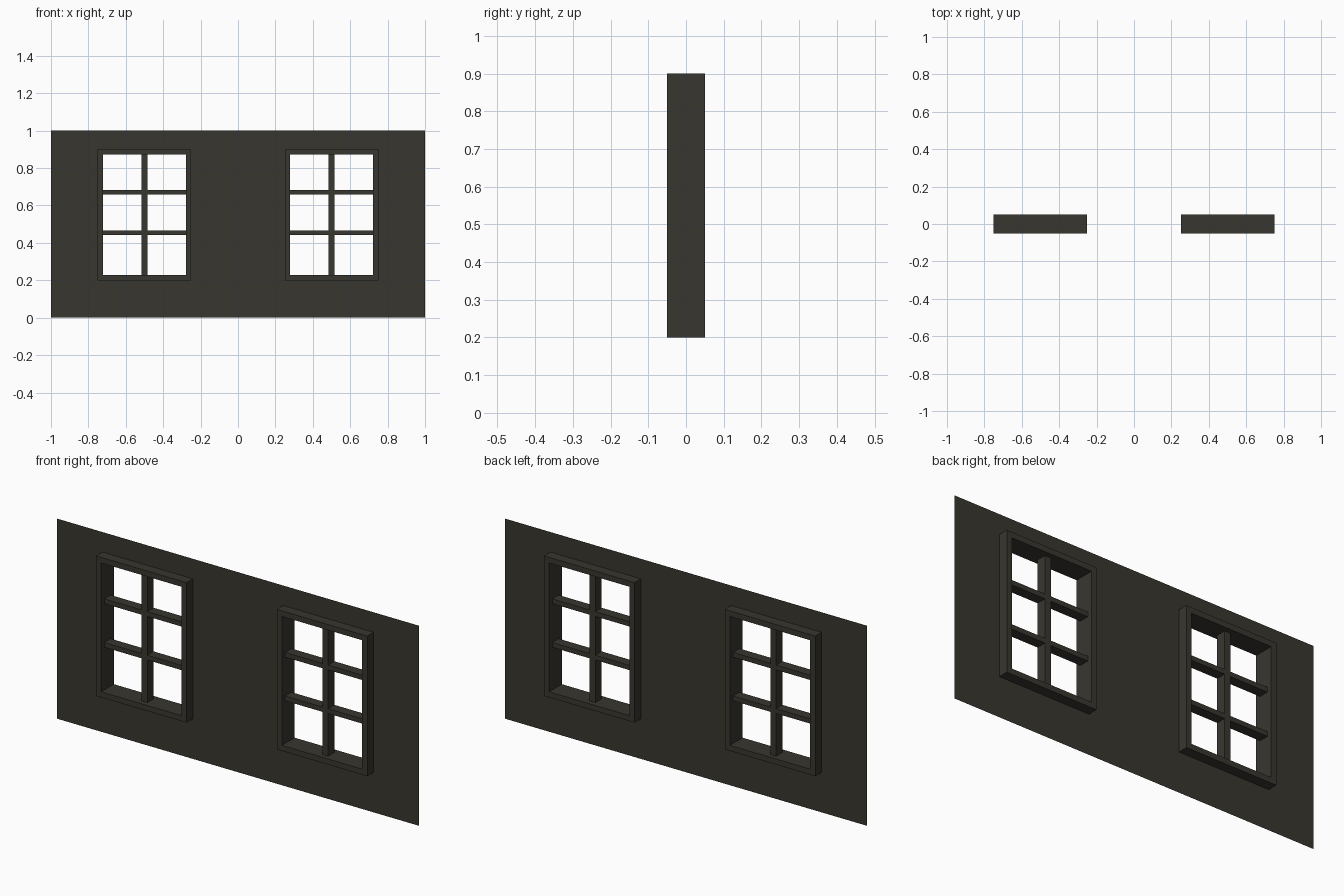
import bpy, bmesh

if "Cube" in bpy.data.objects:
    bpy.data.objects.remove(bpy.data.objects["Cube"])

paint = bpy.data.materials.new("dark_olive_grey")
paint.diffuse_color = (0.040, 0.037, 0.029, 1)
paint.use_nodes = True
paint.node_tree.nodes["Principled BSDF"].inputs["Base Color"].default_value = paint.diffuse_color

X0, X1, Z0, Z1 = 0.25, 0.75, 0.20, 0.90   # window opening in the wall
BORDER, HALF_DEPTH = 0.028, 0.05          # frame border and half depth
BAR_HALF_DEPTH = 0.025


def add_object(name, bm):
    bmesh.ops.recalc_face_normals(bm, faces=bm.faces)
    mesh = bpy.data.meshes.new(name)
    bm.to_mesh(mesh)
    bm.free()
    mesh.materials.append(paint)
    obj = bpy.data.objects.new(name, mesh)
    bpy.context.collection.objects.link(obj)
    return obj


def box(name, x0, x1, z0, z1, half_depth):
    bm = bmesh.new()
    bmesh.ops.create_cube(bm, size=1)
    for v in bm.verts:
        v.co.x = (x0 + x1) / 2 + v.co.x * (x1 - x0)
        v.co.y *= 2 * half_depth
        v.co.z = (z0 + z1) / 2 + v.co.z * (z1 - z0)
    return add_object(name, bm)


# Thin wall sheet, leaving the two window openings out
xs, zs = (-1, -X1, -X0, X0, X1, 1), (0, Z0, Z1, 1)
bm = bmesh.new()
grid = [[bm.verts.new((x, 0, z)) for z in zs] for x in xs]
for i in range(5):
    for k in range(3):
        if k == 1 and i in (1, 3):
            continue
        bm.faces.new((grid[i][k], grid[i + 1][k], grid[i + 1][k + 1], grid[i][k + 1]))
add_object("wall", bm)


# Rectangular frame: four mitred sides swept around the opening
def window_frame(name, x0, x1, z0, z1):
    bm = bmesh.new()
    rings = []
    for inset, y in ((0, -HALF_DEPTH), (BORDER, -HALF_DEPTH),
                     (BORDER, HALF_DEPTH), (0, HALF_DEPTH)):
        a, b, c, d = x0 + inset, x1 - inset, z0 + inset, z1 - inset
        rings.append([bm.verts.new((x, y, z))
                      for x, z in ((a, c), (b, c), (b, d), (a, d))])
    for r in range(4):
        p, q = rings[r], rings[(r + 1) % 4]
        for i in range(4):
            j = (i + 1) % 4
            bm.faces.new((p[i], p[j], q[j], q[i]))
    add_object(name, bm)


# Both windows: frame, upright mullion and two pairs of glazing bars
for side, left in (("left", -X1), ("right", X0)):
    right, mid = left + 0.5, left + 0.25
    window_frame(side + "_frame", left, right, Z0, Z1)
    box(side + "_mullion", mid - 0.016, mid + 0.016,
        Z0 + BORDER, Z1 - BORDER, BAR_HALF_DEPTH)
    for row, z in (("lower", 0.453), ("upper", 0.671)):
        for a, b in ((left + BORDER, mid - 0.016), (mid + 0.016, right - BORDER)):
            box(f"{side}_{row}_bar", a, b, z - 0.012, z + 0.012, BAR_HALF_DEPTH)
